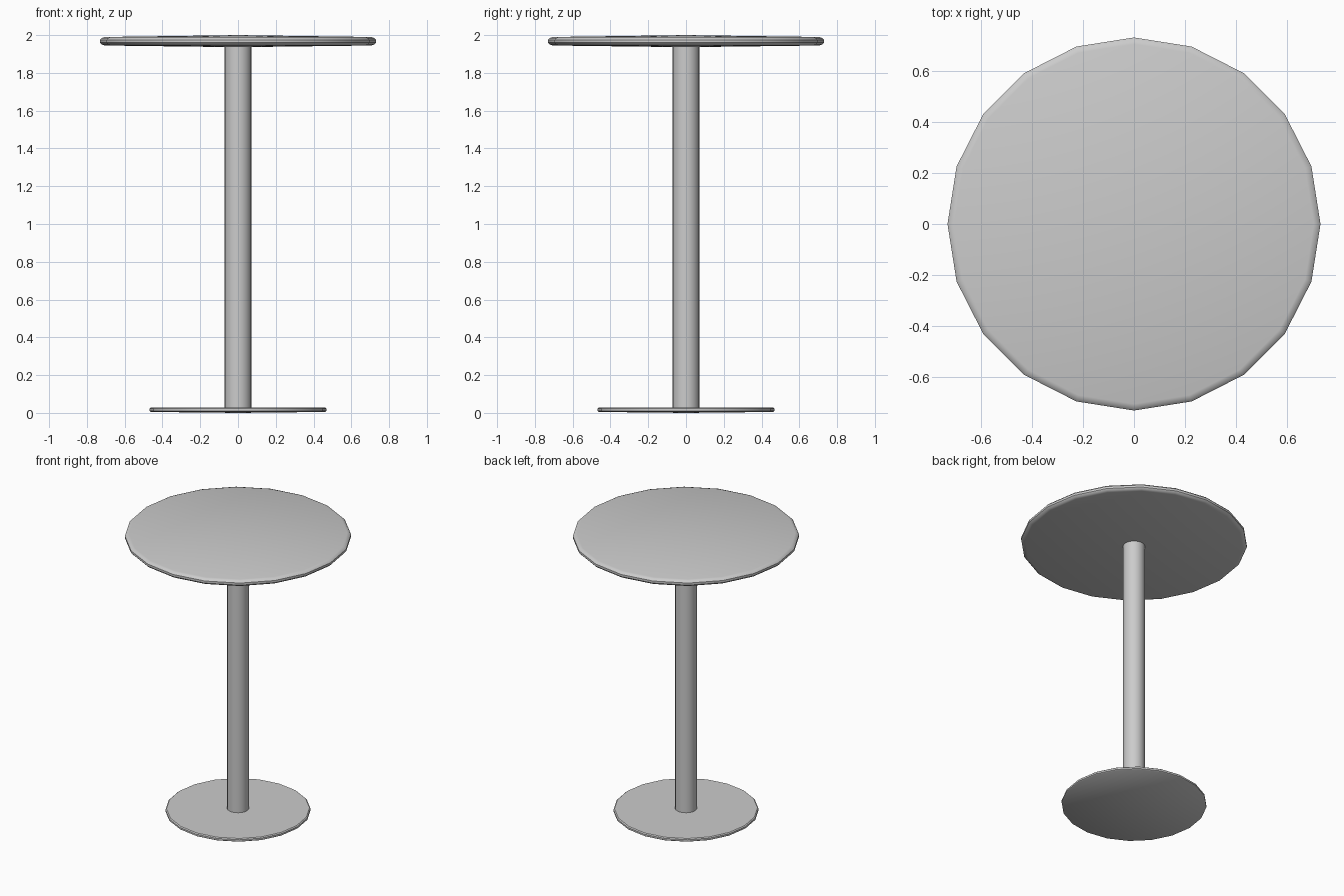
import bpy, bmesh
from math import cos, sin, tau

if "Cube" in bpy.data.objects:
    bpy.data.objects.remove(bpy.data.objects["Cube"])

SIDES = 20


def lathe(name, profile):
    """Spin (radius, z) points round the z axis; radius 0 makes a centre point."""
    bm = bmesh.new()
    rings = []
    for r, z in profile:
        if r == 0:
            rings.append([bm.verts.new((0, 0, z))] * SIDES)
        else:
            rings.append([bm.verts.new((r * cos(tau * i / SIDES), r * sin(tau * i / SIDES), z))
                          for i in range(SIDES)])
    for a, b in zip(rings, rings[1:]):
        for i in range(SIDES):
            j = (i + 1) % SIDES
            bm.faces.new(dict.fromkeys((a[i], a[j], b[j], b[i])))
    bmesh.ops.recalc_face_normals(bm, faces=bm.faces)
    mesh = bpy.data.meshes.new(name)
    bm.to_mesh(mesh)
    bm.free()
    obj = bpy.data.objects.new(name, mesh)
    bpy.context.collection.objects.link(obj)
    bpy.ops.object.select_all(action='DESELECT')
    obj.select_set(True)
    bpy.context.view_layer.objects.active = obj
    bpy.ops.object.shade_smooth_by_angle(angle=0.7)
    return obj


# Thin round foot with a softened rim
lathe("base", [(0, 0.0), (0.462, 0.005), (0.469, 0.01),
               (0.469, 0.022), (0.462, 0.028), (0, 0.029)])

# Central column
lathe("column", [(0, 0.02), (0.071, 0.02), (0.071, 1.95), (0, 1.95)])

# Slightly crowned table top with a rounded rim
lathe("table_top", [(0, 1.936), (0.705, 1.945), (0.722, 1.95), (0.731, 1.96),
                    (0.731, 1.975), (0.722, 1.985), (0.705, 1.99), (0, 2.0)])
